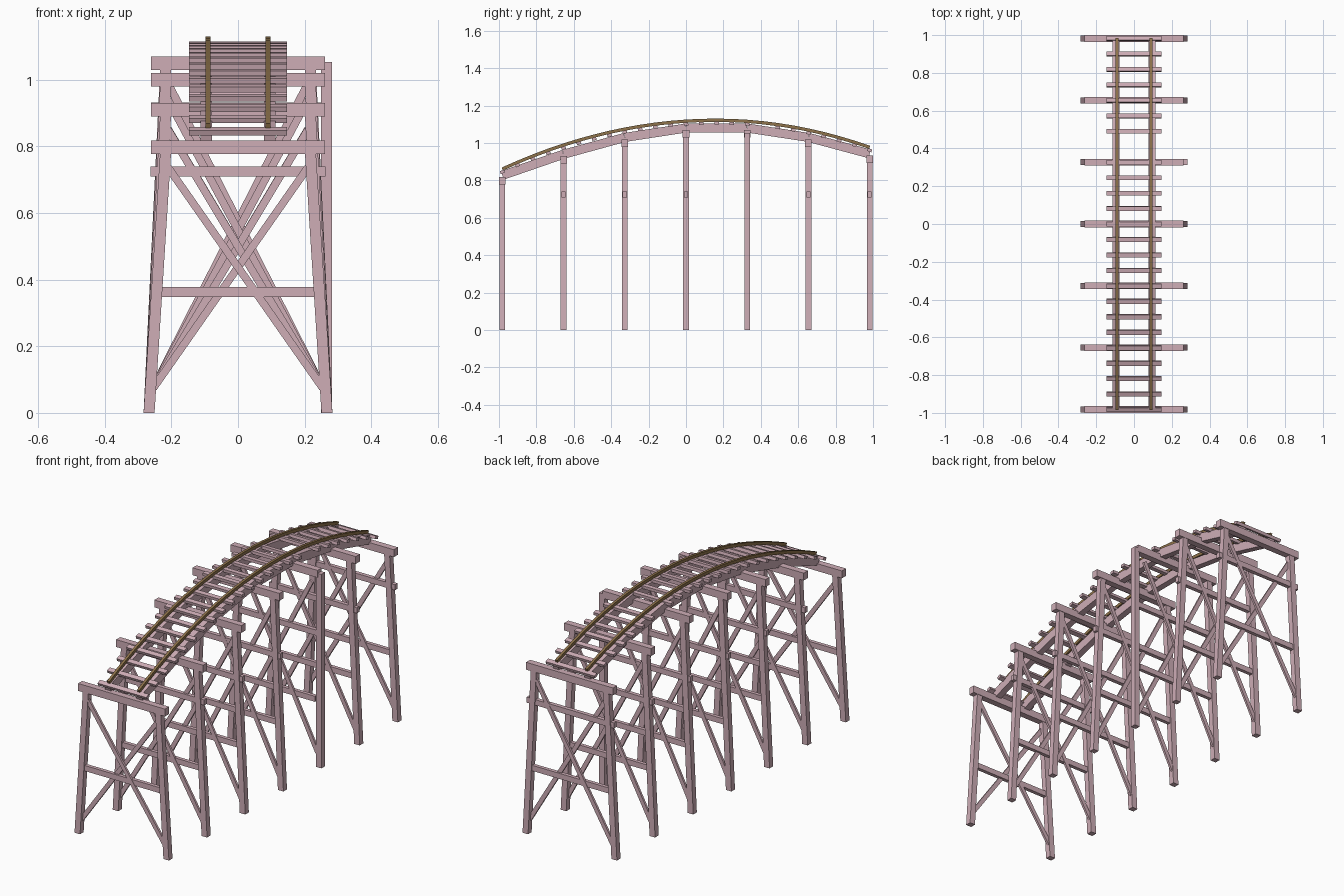
import bpy, bmesh
from mathutils import Vector, Matrix

if "Cube" in bpy.data.objects:
    bpy.data.objects.remove(bpy.data.objects["Cube"])


def material(name, rgb):
    m = bpy.data.materials.new(name)
    m.diffuse_color = (*rgb, 1)
    m.use_nodes = True
    m.node_tree.nodes["Principled BSDF"].inputs["Base Color"].default_value = m.diffuse_color
    return m


WOOD = material("timber", (0.62, 0.42, 0.47))
STEEL = material("rail_brown", (0.27, 0.17, 0.07))


def finish(name, bm, mat):
    bmesh.ops.recalc_face_normals(bm, faces=bm.faces)
    me = bpy.data.meshes.new(name)
    bm.to_mesh(me)
    bm.free()
    me.materials.append(mat)
    ob = bpy.data.objects.new(name, me)
    bpy.context.collection.objects.link(ob)
    return ob


def box(name, c, size, mat=WOOD, rot_x=0):
    bm = bmesh.new()
    bmesh.ops.create_cube(bm, size=1)
    bm.transform(Matrix.Translation(c) @ Matrix.Rotation(rot_x, 4, 'X')
                 @ Matrix.Diagonal((*size, 1)))
    return finish(name, bm, mat)


def sweep(name, pts, w, h, axis, mat=WOOD):
    """Rectangular bar along pts: half sizes w along axis, h across it."""
    bm = bmesh.new()
    rings = []
    axis = Vector(axis)
    pts = [Vector(p) for p in pts]
    for i, p in enumerate(pts):
        t = (pts[min(i + 1, len(pts) - 1)] - pts[max(i - 1, 0)]).normalized()
        n = axis.cross(t).normalized()
        rings.append([bm.verts.new(p + axis * a * w + n * b * h)
                      for a, b in ((-1, -1), (1, -1), (1, 1), (-1, 1))])
    for r, s in zip(rings, rings[1:]):
        for j in range(4):
            k = (j + 1) % 4
            bm.faces.new((r[j], r[k], s[k], s[j]))
    bm.faces.new(rings[0])
    bm.faces.new(rings[-1])
    return finish(name, bm, mat)


def leg(name, p, q, half=0.0165):
    """Post with level top and foot."""
    bm = bmesh.new()
    rings = [[bm.verts.new((x + a * half, y + b * 0.0155, z))
              for a, b in ((-1, -1), (1, -1), (1, 1), (-1, 1))] for x, y, z in (p, q)]
    for j in range(4):
        k = (j + 1) % 4
        bm.faces.new((rings[0][j], rings[0][k], rings[1][k], rings[1][j]))
    bm.faces.new(rings[0])
    bm.faces.new(rings[1])
    return finish(name, bm, WOOD)


# Track profile: centre height of the rails
def track_z(y):
    k = 0.2 if y < 0.16 else 0.215
    return 1.122 - k * (y - 0.16) ** 2


def slope(y):
    return Vector((1, (track_z(y + .01) - track_z(y - .01)) / .02)).normalized()


END = 0.982
STEP = END / 3
CAP_TOP = [0.817, 0.93, 1.02, 1.07, 1.07, 1.02, 0.932]

# Trestle bents: legs, cap, girts and cross braces
for i, top in enumerate(CAP_TOP):
    y = -END + i * STEP
    box(f"cap_{i}", (0, y, top - 0.02), (0.522, 0.035, 0.04))
    for s in (-1, 1):
        if i == 4 and s == 1:      # one post stands upright
            leg(f"leg_{i}_{s}", (0.266, y, 0), (0.266, y, 1.053))
        else:
            leg(f"leg_{i}_{s}", (s * 0.267, y, 0), (s * 0.217, y, top - 0.03))
        sweep(f"brace_{i}_{s}", [(-s * 0.254, y + s * 0.006, 0.075),
                                 (s * 0.21, y + s * 0.006, top - 0.08)],
              0.006, 0.0115, (0, 1, 0))
    box(f"lower_girt_{i}", (0, y, 0.363), (0.48, 0.02, 0.03))
    if i:
        box(f"upper_girt_{i}", (0, y, 0.725), (0.526, 0.022, 0.03))

# Straight stringers spanning from bent to bent
for s in (-1, 1):
    for i in range(6):
        a, b = [(s * 0.095, -END + j * STEP, CAP_TOP[j] + 0.01) for j in (i, i + 1)]
        sweep(f"stringer_{i}_{s}", [a, b], 0.0175, 0.024, (1, 0, 0))

# Cross ties, one missing
for i in range(25):
    if i == 17:
        continue
    y = -END + i * END / 12
    d = slope(y)
    box(f"tie_{i}", (0, y, track_z(y) - 0.0155), (0.293, 0.024, 0.016),
        rot_x=Vector((1, 0)).angle_signed(d) * -1)

# Curved rails
for s in (-1, 1):
    ys = [-END + j * END / 12 for j in range(25)]
    sweep(f"rail_{s}", [(s * 0.09, y, track_z(y)) for y in ys], 0.007, 0.0085,
          (1, 0, 0), STEEL)
